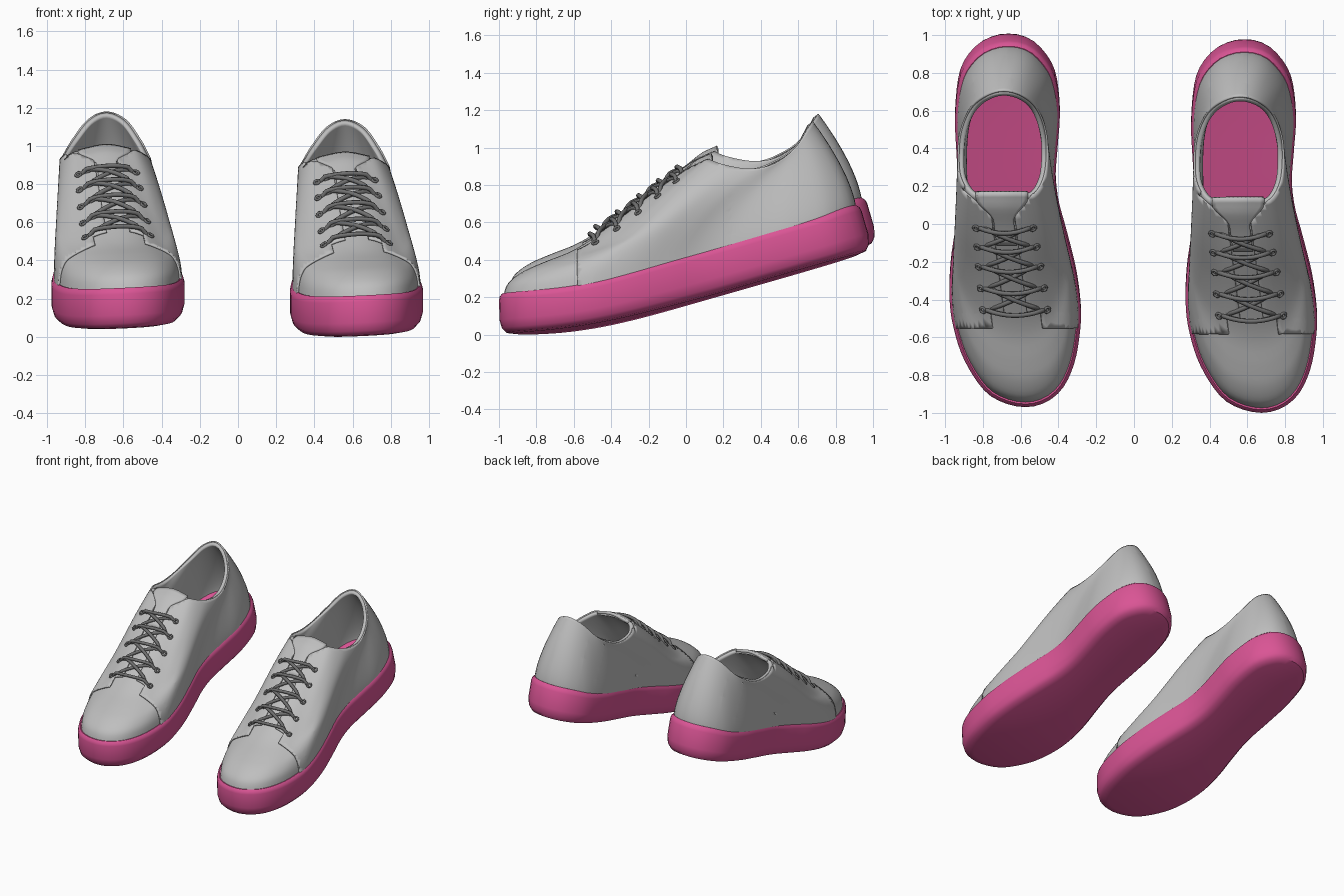
import bpy, bmesh, math
from mathutils import Vector
from mathutils.bvhtree import BVHTree

if "Cube" in bpy.data.objects:
    bpy.data.objects.remove(bpy.data.objects["Cube"])

HALF, LEVELS = 48, 4


def material(name, rgb):
    m = bpy.data.materials.new(name)
    m.diffuse_color = (*rgb, 1)
    m.use_nodes = True
    m.node_tree.nodes["Principled BSDF"].inputs["Base Color"].default_value = m.diffuse_color
    return m


GREY = material("light grey leather", (.52, .52, .52))
PINK = material("pink rubber", (.70, .09, .30))
DARK = material("dark grey lace", (.16, .16, .16))


def smooth(a, b, v):
    t = max(0, min(1, (v - a) / (b - a)))
    return t * t * (3 - 2 * t)


def spline(p, m, closed=False):
    """Catmull-Rom samples, m per segment."""
    n, out = len(p), []
    for i in range(n if closed else n - 1):
        a, b, c, d = (p[(i + k) % n] if closed else p[max(0, min(n - 1, i + k))] for k in (-1, 0, 1, 2))
        for j in range(m):
            t = j / m
            out.append(.5 * (2 * b + (c - a) * t + (2 * a - 5 * b + 4 * c - d) * t * t
                             + (3 * b - a - 3 * c + d) * t ** 3))
    return out if closed else out + [p[-1]]


def resample(poly, fracs):
    acc = [0]
    for a, b in zip(poly, poly[1:]):
        acc.append(acc[-1] + (b - a).length)
    out, k = [], 0
    for f in fracs:
        d = f * acc[-1]
        while k < len(poly) - 2 and acc[k + 1] < d:
            k += 1
        out.append(poly[k].lerp(poly[k + 1], (d - acc[k]) / (acc[k + 1] - acc[k])))
    return out


def loop(right, left, power=1.0):
    """Closed loop, toe -> right side -> heel -> left side, HALF points per side."""
    pts = [Vector(p) for p in right + left[::-1]]
    dense = spline(pts, 12, True)
    cut = (len(right) - 1) * 12
    fr = [(i / HALF) ** power for i in range(HALF)]
    fl = [1 - (1 - i / HALF) ** power for i in range(HALF)]
    return resample(dense[:cut + 1], fr) + resample(dense[cut:] + [dense[0]], fl)


def bend(x, y, h):
    """Lift the heel: a flat-sole point becomes a point on the pitched shoe."""
    e = math.exp((y + .58) / .18)
    zb, slope = .0522 * math.log(1 + e), .29 * e / (1 + e)
    a = math.atan(slope)
    return Vector((x, y - math.sin(a) * h, zb + math.cos(a) * h + .05 * x))


def loft(bm, rings):
    vs = [[bm.verts.new(p) for p in r] for r in rings]
    n = len(vs[0])
    for a, b in zip(vs, vs[1:]):
        for i in range(n):
            j = (i + 1) % n
            bm.faces.new((a[i], a[j], b[j], b[i]))
    return vs


def finish(bm, name, mat):
    me = bpy.data.meshes.new(name)
    bm.to_mesh(me)
    me.materials.append(mat)
    ob = bpy.data.objects.new(name, me)
    bpy.context.collection.objects.link(ob)
    bpy.ops.object.select_all(action='DESELECT')
    ob.select_set(True)
    bpy.context.view_layer.objects.active = ob
    bpy.ops.object.shade_smooth_by_angle(angle=math.radians(40))
    return ob


def thicken(ob, thickness, offset):
    s = ob.modifiers.new("thickness", 'SOLIDIFY')
    s.thickness, s.offset = thickness, offset


# Footprint of the sole, seen from above
outline = loop(
    [(.05, -.995), (.165, -.965), (.255, -.88), (.315, -.73), (.343, -.53), (.34, -.4), (.315, -.23),
     (.265, -.03), (.225, .12), (.21, .27), (.222, .45), (.232, .62), (.205, .81), (.13, .93), (.05, .985),
     (-.04, 1.0)],
    [(-.08, -.965), (-.18, -.89), (-.28, -.72), (-.335, -.53), (-.352, -.37), (-.345, -.2), (-.32, -.02),
     (-.302, .17), (-.315, .4), (-.322, .6), (-.295, .81), (-.22, .93), (-.13, .985)])
N = len(outline)


def inset(i, d):
    t = outline[(i + 1) % N] - outline[i - 1]
    return outline[i] + Vector((-t.y, t.x)).normalized() * d


def thickness(y):
    return .215 + .02 * smooth(-.6, .1, y) + .02 * smooth(.75, .97, y)


# Sole: rounded rim, closed below and above (the top is the insole)
bm = bmesh.new()
rim = [(.08, 0), (.035, .03), (.012, .14), (0, .34), (0, .85), (.005, .94), (.018, 1), (.05, .98)]
vs = loft(bm, [[bend(*inset(i, d), f * thickness(outline[i].y)) for i in range(N)] for d, f in rim])
for ring in (vs[0], vs[-1]):
    for i in range(HALF):
        q = [ring[i], ring[i + 1], ring[(N - i - 1) % N], ring[(N - i) % N]]
        bm.faces.new(list(dict.fromkeys(q)))
bmesh.ops.recalc_face_normals(bm, faces=bm.faces)
drop = min(v.co.z for v in bm.verts)
parts = [finish(bm, "sole", PINK)]

# Upper: loft from the sole rim to the collar, toe and side profiles blended
collar = loop(
    [(-.07, .12, .96), (0, .125, .955), (.09, .13, .935), (.145, .22, .905), (.16, .35, .89), (.15, .47, .92),
     (.105, .58, 1.0), (.03, .645, 1.10), (-.065, .67, 1.14)],
    [(-.14, .125, .955), (-.23, .13, .935), (-.29, .22, .905), (-.3, .35, .89), (-.285, .47, .92),
     (-.235, .58, 1.0), (-.155, .645, 1.10)], 1.15)
toe = spline([Vector(p) for p in ((0, 0), (.025, .1), (.1, .185), (.2, .25), (.35, .34), (.53, .51),
                                  (.72, .72), (.88, .885), (1, 1))], LEVELS)
rings = []
for k, tp in enumerate(toe):
    t, ring = k / (len(toe) - 1), []
    for i in range(N):
        y = outline[i].y
        base = bend(*inset(i, .022 + .012 * smooth(.6, .95, y)), thickness(y) - .02)
        w = 1 - smooth(-.8, -.15, y)
        f = w * tp.x + (1 - w) * t ** 1.5
        g = w * tp.y + (1 - w) * t
        p = base.lerp(collar[i], f)
        p.z = base.z + (collar[i].z - base.z) * g
        ring.append(p)
    rings.append(ring)
bm = bmesh.new()
loft(bm, rings)
bm.normal_update()
surface = BVHTree.FromBMesh(bm)
quarter = bm.copy()
upper = finish(bm, "upper", GREY)
thicken(upper, .025, -1)
parts.append(upper)


def mid(y):
    return -.066 - .128 * y


def on(x, y, off=0.0):
    """Point on the upper below (x, y), raised along the normal."""
    co, no, _, _ = surface.ray_cast(Vector((x, y, 3)), Vector((0, 0, -1)))
    return co + no * off, no


# Quarter panels: raised copy of the upper, cut at the toe seam and the lace slit
cuts = [((0, -.58, 0), (0, 1, 0)), ((0, -.5, 0), (0, 1, 0))]
for s in (1, -1):
    cuts += [((mid(0) + s * .06, 0, 0), (1, .128, 0)), ((mid(0) + s * .13, 0, 0), (1, .128, 0)),
             ((mid(0) + s * .04, 0, 0), (1, .128 - s, 0))]
for co, no in cuts:
    bmesh.ops.bisect_plane(quarter, geom=quarter.verts[:] + quarter.edges[:] + quarter.faces[:],
                           plane_co=co, plane_no=Vector(no).normalized(), dist=1e-5)


def open_area(c):
    d = abs(c.x - mid(c.y))
    return (c.y < -.58 or (c.y < -.5 and d < .13)
            or (c.y < .16 and c.z > .4 and d < .06 + max(0, c.y - .02)))


bmesh.ops.delete(quarter, geom=[f for f in quarter.faces if open_area(f.calc_center_median())], context='FACES')
panel = finish(quarter, "quarter_panels", GREY)
thicken(panel, .01, 1)
parts.append(panel)

# Tongue: flaring flap that rises out of the slit
bm = bmesh.new()
grid = []
for j in range(13):
    y = -.14 + .28 * j / 12
    half = .052 + .085 * smooth(-.01, .11, y)
    row = []
    for i in range(13):
        u = i / 6 - 1
        p, _ = on(mid(min(y, .06)) + u * half, min(y, .06), .008)
        over = max(0, y - .06)
        row.append(bm.verts.new(p + Vector((0, over, over * .45 + .012 * smooth(-.05, .08, y)))))
    grid.append(row)
for a, b in zip(grid, grid[1:]):
    for i in range(12):
        bm.faces.new((a[i], a[i + 1], b[i + 1], b[i]))
tongue = finish(bm, "tongue", GREY)
thicken(tongue, .022, -1)
parts.append(tongue)


def tubes(name, paths, radius, cyclic):
    cu = bpy.data.curves.new(name, 'CURVE')
    cu.dimensions, cu.bevel_depth, cu.bevel_resolution = '3D', radius, 2
    cu.use_fill_caps = True
    for path in paths:
        sp = cu.splines.new('POLY')
        sp.points.add(len(path) - 1)
        for q, p in zip(sp.points, path):
            q.co = (*p, 1)
        sp.use_cyclic_u, sp.use_smooth = cyclic, True
    cu.materials.append(DARK)
    ob = bpy.data.objects.new(name, cu)
    bpy.context.collection.objects.link(ob)
    parts.append(ob)


# Laces: five bowed bars with crossing strands between, and eyelet rings
rows = [(-.48, .165), (-.365, .162), (-.25, .158), (-.145, .152), (-.045, .147)]
laces, eyelets = [], []


def strand(x0, y0, x1, y1, sag, lift):
    path = []
    for i in range(17):
        t = i / 16
        arch = 1 - (2 * t - 1) ** 2
        p, _ = on(x0 + (x1 - x0) * t, y0 + (y1 - y0) * t - sag * arch, 0)
        path.append(p + Vector((0, 0, -.006 + lift * min(1, 2.2 * arch))))
    laces.append(path)


for k, (y, hw) in enumerate(rows):
    strand(mid(y) - hw, y, mid(y) + hw, y, .035, .042)
    for s in (1, -1):
        c, no = on(mid(y) + s * hw, y, .013)
        a = no.orthogonal().normalized()
        b = no.cross(a)
        eyelets.append([c + (a * math.cos(q * math.pi / 6) + b * math.sin(q * math.pi / 6)) * .015
                        for q in range(12)])
        if k < 4:
            y2, hw2 = rows[k + 1]
            strand(mid(y) + s * hw * .8, y, mid(y2) - s * hw2 * .8, y2, .01, .026 + .006 * s)
tubes("laces", laces, .012, False)
tubes("eyelets", eyelets, .007, True)

# Place the pair: both shoes share one shape, the second stands slightly higher
for ob in parts:
    twin = ob.copy()
    bpy.context.collection.objects.link(twin)
    twin.name, ob.name = "left_" + ob.name, "right_" + ob.name
    ob.location = (.625, 0, -drop)
    twin.location = (-.625, .03, .04 - drop)
